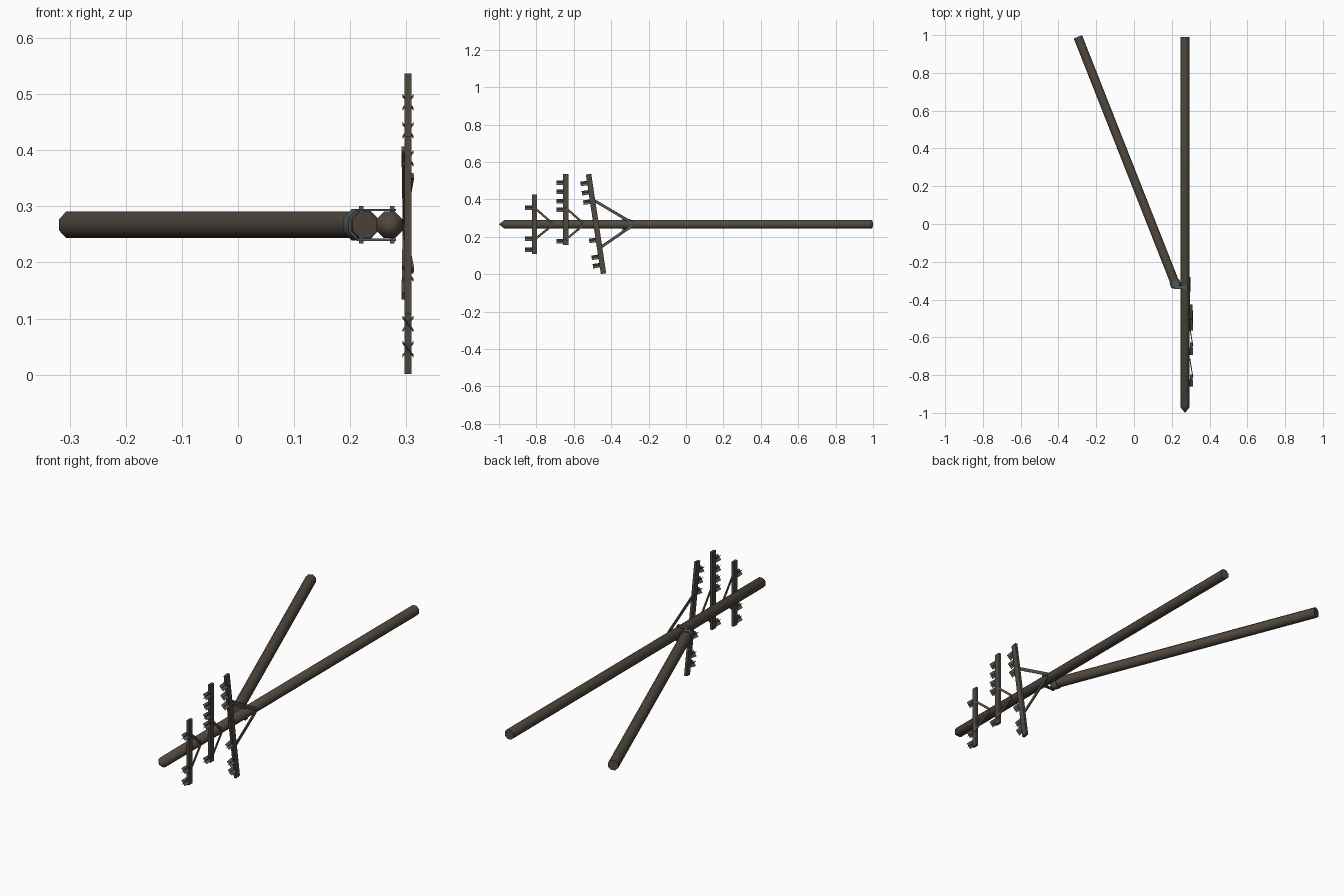
import bpy, bmesh, math
from mathutils import Vector, Matrix

if "Cube" in bpy.data.objects:
    bpy.data.objects.remove(bpy.data.objects["Cube"])


def mat(name, c):
    m = bpy.data.materials.new(name)
    m.diffuse_color = (*c, 1)
    m.use_nodes = True
    m.node_tree.nodes["Principled BSDF"].inputs["Base Color"].default_value = m.diffuse_color
    return m


WOOD = mat("weathered wood", (0.082, 0.066, 0.050))
METAL = mat("grey metal", (0.085, 0.095, 0.095))
STRUT = mat("dull strut", (0.090, 0.085, 0.075))
GLASS = mat("insulator grey green", (0.095, 0.115, 0.115))


def finish(name, bm, m, smooth=False):
    me = bpy.data.meshes.new(name)
    bm.to_mesh(me)
    bm.free()
    me.materials.append(m)
    ob = bpy.data.objects.new(name, me)
    bpy.context.collection.objects.link(ob)
    if smooth:
        bpy.context.view_layer.objects.active = ob
        ob.select_set(True)
        bpy.ops.object.shade_smooth_by_angle(angle=math.radians(50))
        ob.select_set(False)
    return ob


def frame(a, b):
    """Matrix at the middle of a-b: local z along a-b, local x sideways, y up."""
    a, b = Vector(a), Vector(b)
    z = (b - a).normalized()
    up = Vector((0, 0, 1)) if abs(z.z) < 0.95 else Vector((0, 1, 0))
    x = up.cross(z).normalized()
    y = z.cross(x)
    m = Matrix((x, y, z)).transposed().to_4x4()
    m.translation = (a + b) / 2
    return m, (b - a).length


def pole(name, a, b, r, m, tip=0.0):
    """Octagonal log with flat top, optional pointed start."""
    bm = bmesh.new()
    mt, ln = frame(a, b)
    mt = mt @ Matrix.Rotation(math.pi / 8, 4, 'Z')
    R = r / math.cos(math.pi / 8)
    bmesh.ops.create_cone(bm, cap_ends=True, segments=8, radius1=R,
                          radius2=R, depth=ln, matrix=mt)
    if tip:
        d = (Vector(b) - Vector(a)).normalized()
        cap = min((f for f in bm.faces if len(f.verts) == 8),
                  key=lambda f: f.calc_center_median().dot(d))
        new = bmesh.ops.poke(bm, faces=[cap])["verts"]
        for v in new:
            v.co -= d * tip
    return finish(name, bm, m, True)


def beam(name, a, b, wx, wy, m):
    bm = bmesh.new()
    mt, ln = frame(a, b)
    bmesh.ops.create_cube(bm, size=1, matrix=mt @ Matrix.Diagonal((wx, wy, ln, 1)))
    return finish(name, bm, m)


PX, PZ, AX = 0.27, 0.267, 0.303

# Main pole and slanted prop pole
pole("main_pole", (PX, -0.97, PZ), (PX, 0.99, PZ), 0.0237, WOOD, 0.03)
prop_a, prop_b = Vector((0.226, -0.335, PZ)), Vector((-0.297, 0.991, PZ))
pole("prop_pole", prop_a, prop_b, 0.0237, WOOD)

# Clamp joining the two poles
d = (prop_b - prop_a).normalized()
pole("prop_band", prop_a + d * 0.008, prop_a + d * 0.034, 0.028, METAL)
for s, tag in ((1, "top"), (-1, "bottom")):
    z = PZ + s * 0.0265
    beam("clamp_bar_" + tag, (0.212, -0.335, z), (0.282, -0.335, z), 0.018, 0.004, METAL)
    for i, x in enumerate((0.22, 0.275)):
        beam(f"clamp_bolt_{tag}_{i}", (x, -0.335, z - s * 0.004),
             (x, -0.335, z + s * 0.007), 0.008, 0.008, METAL)

# Crossarms: low and high end (y, z), insulator heights, strut foot y, strut z, strut x, width
arms = [
    ("front", (-0.81, 0.108), (-0.81, 0.425), (0.355, 0.19, 0.13), -0.715, (0.355, 0.185), 0.311, 0.009),
    ("middle", (-0.643, 0.155), (-0.643, 0.537), (0.49, 0.44, 0.39, 0.345, 0.175), -0.55, (0.355, 0.185), 0.311, 0.009),
    ("rear", (-0.441, 0.003), (-0.521, 0.535), (0.49, 0.44, 0.39, 0.185, 0.095, 0.05), -0.285, (0.40, 0.14), 0.294, 0.013),
]
for tag, lo, hi, pegs, foot, sz, sx, sw in arms:
    lo, hi = Vector((AX, *lo)), Vector((AX, *hi))
    u = (hi - lo).normalized()
    out = Vector((1, 0, 0)).cross(u) * 1.0
    if out.y > 0:
        out = -out
    beam(tag + "_crossarm", lo, hi, 0.0125, 0.029, WOOD)

    # Insulators: crossed thin blades pointing forward
    bm = bmesh.new()
    for z in pegs:
        c = lo + (hi - lo) * ((z - lo.z) / (hi.z - lo.z))
        for s in (1, -1):
            w = Vector((0.0095 * s, 0, 0)) + u * 0.012
            near, far = c + out * 0.012, c + out * 0.05
            bm.faces.new([bm.verts.new(p) for p in (near - w, near + w, far + w, far - w)])
    finish(tag + "_insulators", bm, GLASS)

    # V struts from crossarm back to pole
    for z, side in zip(sz, (1, -1)):
        c = lo + (hi - lo) * ((z - lo.z) / (hi.z - lo.z))
        a = Vector((sx, c.y, z))
        b = Vector((0.296, foot, PZ + side * 0.006))
        beam(f"{tag}_strut_{'upper' if side > 0 else 'lower'}", a, b, 0.005, sw + 0.002, STRUT)
